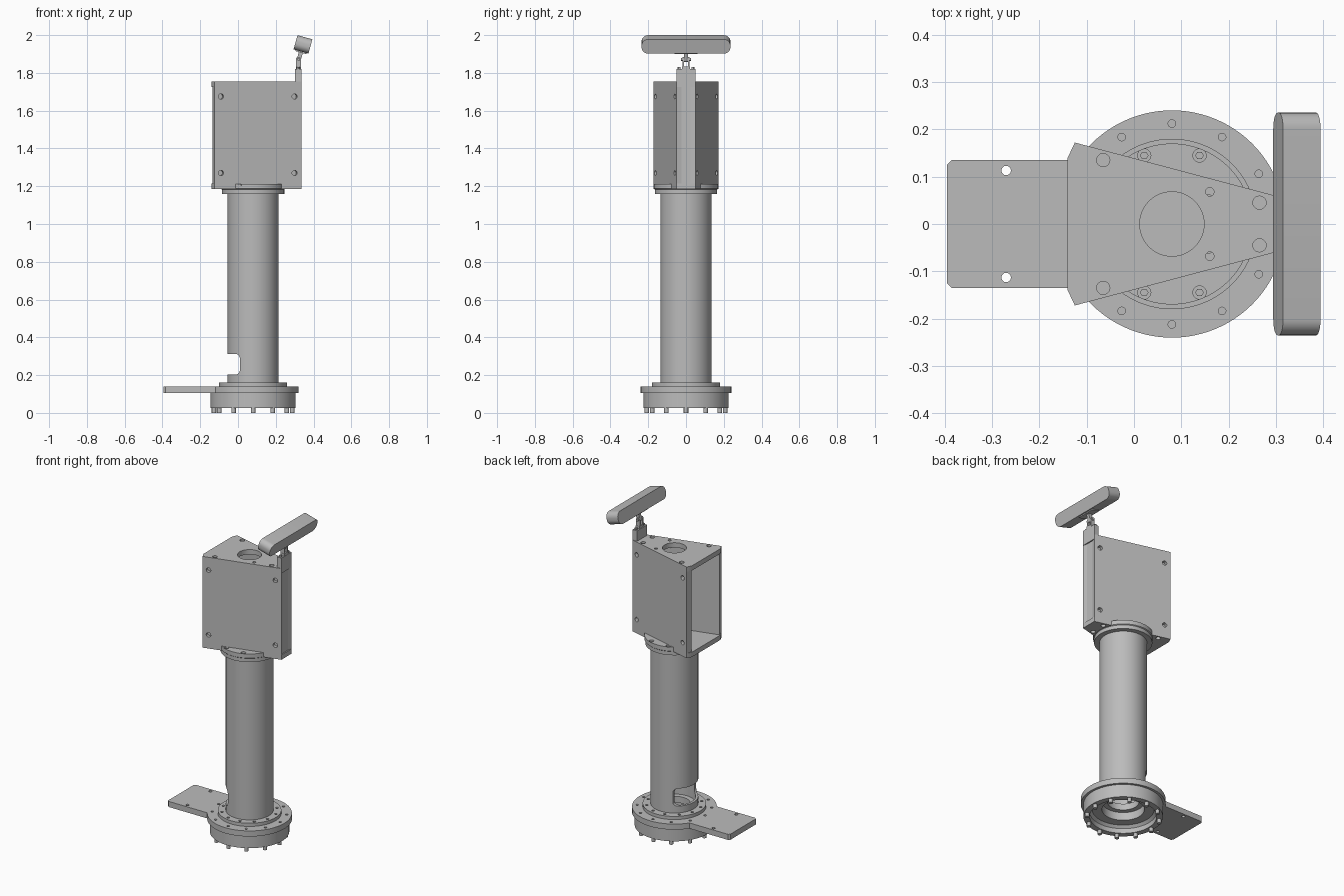
import bpy, bmesh
from math import sin, cos, pi, radians, hypot
from mathutils import Matrix, Vector

cube = bpy.data.objects.get("Cube")
if cube:
    bpy.data.objects.remove(cube, do_unlink=True)

GREY = (0.5, 0.5, 0.5, 1)
metal = bpy.data.materials.new("grey_metal")
metal.use_nodes = True
metal.diffuse_color = GREY
metal.node_tree.nodes["Principled BSDF"].inputs["Base Color"].default_value = GREY

AXIS = 0.08                       # x of the column axis
Z = Vector((0, 0, 1))


def finish(name, bm):
    bmesh.ops.recalc_face_normals(bm, faces=bm.faces)
    mesh = bpy.data.meshes.new(name)
    bm.to_mesh(mesh)
    bm.free()
    mesh.materials.append(metal)
    ob = bpy.data.objects.new(name, mesh)
    bpy.context.collection.objects.link(ob)
    return ob


def prism(name, pts, low, high, matrix=Matrix()):
    """Extrude an outline along local z, then place it."""
    bm = bmesh.new()
    face = bm.faces.new([bm.verts.new((x, y, low)) for x, y in pts])
    top = bmesh.ops.extrude_face_region(bm, geom=[face])["geom"]
    verts = [v for v in top if isinstance(v, bmesh.types.BMVert)]
    bmesh.ops.translate(bm, verts=verts, vec=(0, 0, high - low))
    bm.transform(matrix)
    return finish(name, bm)


def box(name, x0, x1, y, z0, z1):
    return prism(name, [(x0, -y), (x1, -y), (x1, y), (x0, y)], z0, z1)


def rod(name, a, b, r, n=24):
    """Cylinder between two points."""
    a, b = Vector(a), Vector(b)
    turn = Z.rotation_difference(b - a).to_matrix().to_4x4()
    ring = [(r * cos(2 * pi * i / n), r * sin(2 * pi * i / n)) for i in range(n)]
    return prism(name, ring, 0, (b - a).length, Matrix.Translation(a) @ turn)


def lathe(name, profile, n=96):
    """Spin a closed (radius, z) outline about the column axis."""
    bm = bmesh.new()
    rings = [[bm.verts.new((AXIS + r * cos(2 * pi * i / n), r * sin(2 * pi * i / n), z))
              for r, z in profile] for i in range(n)]
    m = len(profile)
    for i in range(n):
        a, b = rings[i], rings[(i + 1) % n]
        for j in range(m):
            k = (j + 1) % m
            bm.faces.new((a[j], b[j], b[k], a[k]))
    return finish(name, bm)


def rounded(w, h, r, steps=8):
    pts = []
    for q, (sx, sy) in enumerate([(1, 1), (-1, 1), (-1, -1), (1, -1)]):
        for s in range(steps + 1):
            t = (q + s / steps) * pi / 2
            pts.append((sx * (w - r) + r * cos(t), sy * (h - r) + r * sin(t)))
    return pts


def boolean(ob, tools, operation="DIFFERENCE"):
    for tool in tools:
        mod = ob.modifiers.new("cut", "BOOLEAN")
        mod.operation, mod.solver, mod.object = operation, "EXACT", tool
        bpy.context.view_layer.objects.active = ob
        bpy.ops.object.modifier_apply(modifier=mod.name)
        bpy.data.objects.remove(tool, do_unlink=True)


def polar(r, angle):
    return AXIS + r * cos(radians(angle)), r * sin(radians(angle))


def drill(x, y, z0, z1, r):
    return rod("drill", (x, y, z0), (x, y, z1), r, 20)


# base: mounting disc with its tongue plate
disc = lathe("base_disc", [(0.12, 0.105), (0.24, 0.105), (0.24, 0.14), (0.12, 0.14)])
tongue = prism("tongue", [(-0.05, -0.135), (-0.385, -0.135), (-0.395, -0.125),
                          (-0.395, 0.125), (-0.385, 0.135), (-0.05, 0.135)], 0.105, 0.14)
boolean(disc, [tongue], "UNION")
holes = [drill(-0.27, s * 0.113, 0.09, 0.2, 0.01) for s in (-1, 1)]
holes += [drill(*polar(0.212, a), 0.125, 0.2, 0.008) for a in range(0, 360, 30)]
boolean(disc, holes)

# base: hollow lower ring with bolts, and raised column foot
lathe("lower_ring", [(0.19, 0.025), (0.225, 0.025), (0.225, 0.105), (0.12, 0.105),
                     (0.12, 0.07), (0.175, 0.07), (0.19, 0.055)])
for a in range(0, 360, 30):
    x, y = polar(0.207, a)
    rod("lower_bolt", (x, y, 0), (x, y, 0.035), 0.012, 16)
foot = lathe("column_foot", [(0.09, 0.12), (0.18, 0.12), (0.18, 0.16), (0.09, 0.16)])
boolean(foot, [drill(*polar(0.158, a), 0.148, 0.2, 0.008) for a in range(15, 360, 30)])

# hollow column with the cable window at its back foot
column = lathe("column", [(0.12, 0.14), (0.135, 0.14), (0.135, 1.17), (0.12, 1.17)])
upright = Matrix.Translation((-0.09, 0, 0.257)) @ Matrix.Rotation(pi / 2, 4, "X")
boolean(column, [prism("window", rounded(0.1, 0.055, 0.025), -0.2, 0.2, upright)])

# flange carrying the head
flange = lathe("top_flange", [(0.1, 1.16), (0.165, 1.16), (0.165, 1.183), (0.17, 1.187),
                              (0.17, 1.213), (0.1, 1.213)])
for a in (68, 112, 248, 292):
    x, y = polar(0.156, a)
    boolean(flange, [drill(x, y, 1.198, 1.3, 0.014)])
    rod("flange_screw", (x, y, 1.19), (x, y, 1.205), 0.009, 6)

# head: wedge-shaped top and bottom plates
half = [(-0.14, 0.14), (-0.125, 0.172), (0.335, 0.05)]
wedge = half + [(x, -y) for x, y in reversed(half)]
top = prism("top_plate", wedge, 1.725, 1.755)
bottom = prism("bottom_plate", wedge, 1.185, 1.215)
screws = [(x, s * y) for s in (-1, 1) for x, y in ((-0.065, 0.135), (0.265, 0.045))]
boolean(top, [drill(x, y, 1.738, 1.8, 0.014) for x, y in screws])
boolean(bottom, [drill(x, y, 1.1, 1.2, 0.014) for x, y in screws])
boolean(top, [rod("bore", (AXIS, 0, 1.7), (AXIS, 0, 1.8), 0.068, 48)])
boolean(top, [drill(0.16, s * 0.068, 1.7, 1.8, 0.009) for s in (-1, 1)])

# head: thick side panels with corner holes, square to the slanted edges
run, rise = 0.46, -0.122
length = hypot(run, rise)
ux, uy = run / length, rise / length
for s, side in ((1, "left"), (-1, "right")):
    outline = [(-0.125, 0.172), (0.335, 0.05), (0.326, 0.017), (-0.134, 0.139)]
    panel = prism(side + "_panel", [(x, s * y) for x, y in outline], 1.215, 1.725)
    for x in (-0.09, 0.3):
        y = 0.172 + (x + 0.125) * rise / run
        for z in (1.27, 1.675):
            inner = (x + uy * 0.022, s * (y - ux * 0.022), z)
            outer = (x - uy * 0.02, s * (y + ux * 0.02), z)
            boolean(panel, [rod("drill", inner, outer, 0.014, 20)])

# head: narrow closing strip
box("front_strip", 0.3, 0.328, 0.035, 1.215, 1.725)

# camera bracket: post, fork, pivot and arm
box("bracket_post", 0.303, 0.335, 0.05, 1.755, 1.82)
for s in (-1, 1):
    rod("post_screw", (0.319, s * 0.037, 1.82), (0.319, s * 0.037, 1.83), 0.008, 12)
box("fork_base", 0.308, 0.334, 0.02, 1.82, 1.835)
for s in (-1, 1):
    prism("fork_cheek", rounded(0.013, 0.03, 0.012), -0.004, 0.004,
          Matrix.Translation((0.32, s * 0.014, 1.855)) @ Matrix.Rotation(pi / 2, 4, "X"))
rod("pivot_pin", (0.321, -0.026, 1.872), (0.321, 0.026, 1.872), 0.008)
tilt = Matrix.Rotation(radians(15.5), 4, "Y")
arm_turn = Matrix.Translation((0.327, 0, 1.888)) @ tilt @ Matrix.Rotation(pi / 2, 4, "X")
prism("tilt_arm", rounded(0.011, 0.03, 0.01), -0.01, 0.01, arm_turn)

# camera bar: rounded outline in y and z, extruded along its tilted depth
centre = Matrix.Translation((0.344, 0, 1.951)) @ tilt
lay = Matrix(((0, 0, 1, 0), (1, 0, 0, 0), (0, 1, 0, 0), (0, 0, 0, 1)))
prism("camera_bar", rounded(0.235, 0.039, 0.034), -0.041, 0.041, centre @ lay)
prism("camera_foot", rounded(0.03, 0.06, 0.008), -0.045, -0.038, centre)

# smooth the round surfaces, keeping edges crisp
bpy.ops.object.select_all(action="DESELECT")
for ob in bpy.context.scene.objects:
    if ob.type == "MESH" and metal.name in ob.data.materials:
        ob.select_set(True)
        bpy.context.view_layer.objects.active = ob
bpy.ops.object.shade_smooth_by_angle(angle=radians(30))
